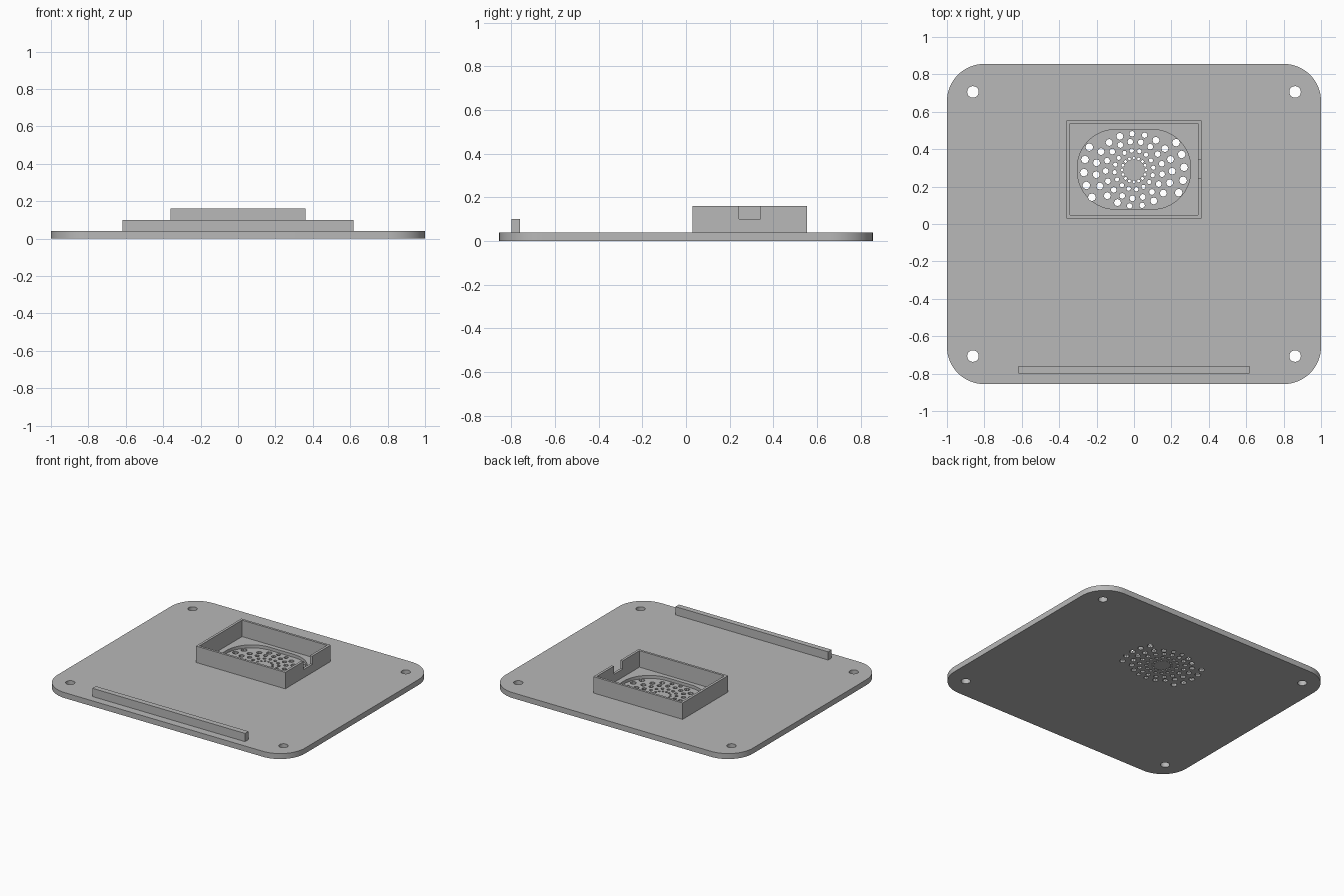
import bpy, bmesh, math

cube = bpy.data.objects.get("Cube")
if cube:
    bpy.data.objects.remove(cube, do_unlink=True)

grey = bpy.data.materials.new("plain grey")
grey.use_nodes = True
colour = (0.48, 0.48, 0.48, 1)
grey.diffuse_color = colour
grey.node_tree.nodes["Principled BSDF"].inputs["Base Color"].default_value = colour


def rounded_rect(cx, cy, hx, hy, r, steps):
    """Outline of a rectangle with rounded corners, counter-clockwise."""
    pts = []
    for i, (sx, sy) in enumerate([(1, 1), (-1, 1), (-1, -1), (1, -1)]):
        for k in range(steps + 1):
            a = math.pi / 2 * (i + k / steps)
            pts.append((cx + sx * (hx - r) + r * math.cos(a),
                        cy + sy * (hy - r) + r * math.sin(a)))
    return pts


def circle(cx, cy, r, n):
    return [(cx + r * math.cos(2 * math.pi * k / n),
             cy + r * math.sin(2 * math.pi * k / n)) for k in range(n)]


def rect(x0, x1, y0, y1):
    return [(x0, y0), (x1, y0), (x1, y1), (x0, y1)]


def prisms(name, outlines, z0, z1):
    """One object made of outlines extruded from z0 to z1."""
    bm = bmesh.new()
    for pts in outlines:
        low = [bm.verts.new((x, y, z0)) for x, y in pts]
        high = [bm.verts.new((x, y, z1)) for x, y in pts]
        bm.faces.new(low[::-1])
        bm.faces.new(high)
        for i in range(len(pts)):
            j = (i + 1) % len(pts)
            bm.faces.new((low[i], low[j], high[j], high[i]))
    bmesh.ops.remove_doubles(bm, verts=bm.verts, dist=1e-5)
    mesh = bpy.data.meshes.new(name)
    bm.to_mesh(mesh)
    bm.free()
    mesh.materials.append(grey)
    obj = bpy.data.objects.new(name, mesh)
    bpy.context.collection.objects.link(obj)
    return obj


def select(obj):
    bpy.ops.object.select_all(action='DESELECT')
    obj.select_set(True)
    bpy.context.view_layer.objects.active = obj


def cut(obj, cutter):
    select(obj)
    mod = obj.modifiers.new("cut", 'BOOLEAN')
    mod.operation = 'DIFFERENCE'
    mod.solver = 'EXACT'
    mod.object = cutter
    bpy.ops.object.modifier_apply(modifier=mod.name)
    bpy.data.objects.remove(cutter, do_unlink=True)


TOP = 0.04          # plate thickness
FLOOR = 0.018       # bottom of the oval recess
CY = 0.292          # centre of the housing and grille

# Base plate with rounded corners
plate = prisms("base_plate", [rounded_rect(0, 0, 1, 0.856, 0.2, 16)], 0, TOP)

# Oval recess inside the housing
oval = rounded_rect(0, CY, 0.303, 0.213, 0.205, 16)
cut(plate, prisms("recess_cutter", [oval], FLOOR, 0.1))

# Screw holes in the corners
holes = [circle(sx * 0.861, sy * 0.706, 0.031, 24) for sx in (-1, 1) for sy in (-1, 1)]

# Grille: rings of holes that grow outwards, kept inside the oval
for ring, (radius, count, size) in enumerate([
        (0.064, 16, 0.008), (0.104, 16, 0.012), (0.152, 17, 0.016),
        (0.204, 19, 0.019), (0.268, 24, 0.021)]):
    for k in range(count):
        a = 2 * math.pi * (k + ring * 0.3) / count
        x, y = radius * math.cos(a), radius * math.sin(a)
        if abs(y) < 0.165 or ring < 4:
            r = min(size, 0.21 - abs(y)) if abs(y) < 0.2 else 0.009
            holes.append(circle(x, CY - 0.003 + y * (0.95 if ring == 3 else 1), max(r, size * 0.8), 8))
cut(plate, prisms("hole_cutter", holes, -0.1, 0.1))
select(plate)
bpy.ops.object.shade_smooth_by_angle(angle=math.radians(30))

# Rectangular housing wall, open at the top
wall = prisms("housing_wall", [rect(-0.361, 0.361, CY - 0.262, CY + 0.262)], TOP, 0.16)
cut(wall, prisms("inside_cutter", [rect(-0.343, 0.343, CY - 0.245, CY + 0.245)], 0, 0.3))

# Cable notch in the left wall
cut(wall, prisms("notch_cutter", [rect(0.3, 0.4, 0.242, 0.342)], 0.1, 0.3))

# Front ledge bar
prisms("front_bar", [rect(-0.617, 0.617, -0.8, -0.76)], TOP, 0.1)
